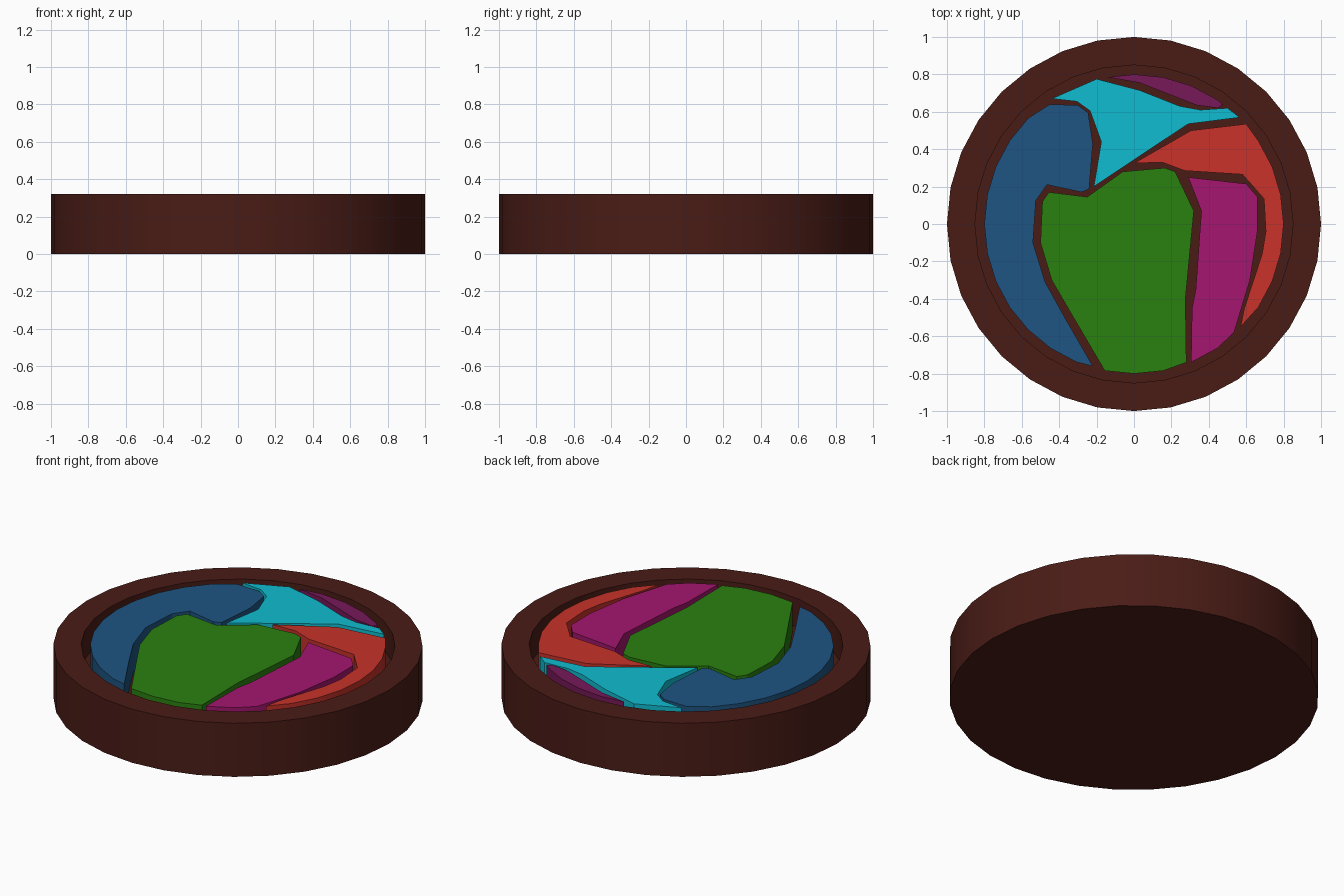
import bpy, bmesh, math
from math import radians, sin, cos

if "Cube" in bpy.data.objects:
    bpy.data.objects.remove(bpy.data.objects["Cube"])

SIDES = 32
TOP, FLOOR, R_IN = 0.32, 0.15, 0.8


def material(name, rgb):
    m = bpy.data.materials.new(name)
    lin = [((c / 255 + 0.055) / 1.055) ** 2.4 for c in rgb]
    m.diffuse_color = (*lin, 1)
    m.use_nodes = True
    m.node_tree.nodes["Principled BSDF"].inputs["Base Color"].default_value = m.diffuse_color
    return m


def finish(bm, name, mat, angle):
    bmesh.ops.recalc_face_normals(bm, faces=bm.faces[:])
    me = bpy.data.meshes.new(name)
    bm.to_mesh(me)
    bm.free()
    ob = bpy.data.objects.new(name, me)
    bpy.context.collection.objects.link(ob)
    me.materials.append(mat)
    bpy.ops.object.select_all(action='DESELECT')
    ob.select_set(True)
    bpy.context.view_layer.objects.active = ob
    bpy.ops.object.shade_smooth_by_angle(angle=radians(angle))
    return ob


def lathe(name, profile, mat):
    bm = bmesh.new()
    rings = []
    for r, z in profile:
        rings.append([bm.verts.new((r * cos(2 * math.pi * i / SIDES),
                                    r * sin(2 * math.pi * i / SIDES), z))
                      for i in range(SIDES)])
    for a, b in zip(rings, rings[1:]):
        for i in range(SIDES):
            j = (i + 1) % SIDES
            bm.faces.new((a[i], a[j], b[j], b[i]))
    bm.faces.new(rings[0])
    bm.faces.new(rings[-1])
    return finish(bm, name, mat, 40)


def arc(first, last):
    # points on the inlay circle, counted in 1/32 turns
    step = 1 if last >= first else -1
    return [(R_IN * cos(2 * math.pi * i / SIDES), R_IN * sin(2 * math.pi * i / SIDES))
            for i in range(first, last + step, step)]


def inlay(name, outline, rgb):
    bm = bmesh.new()
    face = bm.faces.new([bm.verts.new((x, y, FLOOR)) for x, y in outline])
    ext = bmesh.ops.extrude_face_region(bm, geom=[face], use_keep_orig=True)
    up = [g for g in ext['geom'] if isinstance(g, bmesh.types.BMVert)]
    bmesh.ops.translate(bm, verts=up, vec=(0, 0, TOP - FLOOR))
    return finish(bm, name, material(name + "_colour", rgb), 30)


# Round tray with raised rim and recessed floor
lathe("round_tray",
      [(1, 0), (1, FLOOR), (1, TOP), (0.85, TOP), (0.85, FLOOR)],
      material("dark_brown", (74, 28, 22)))

# Coloured inlay pieces separated by narrow channels
inlay("blue_inlay",
      [(-.45, .64), (-.30, .635), (-.245, .595), (-.22, .43), (-.24, .187),
       (-.28, .17), (-.465, .21), (-.525, .125), (-.54, -.1), (-.475, -.31),
       (-.37, -.5), (-.22, -.76)] + arc(22, 12), (30, 85, 130))

inlay("green_inlay",
      [(-.455, .17), (-.25, .145), (-.06, .28), (.165, .3), (.22, .28),
       (.32, .07), (.275, -.4), (.28, -.74)] + arc(25, 23)
      + [(-.35, -.455), (-.44, -.3), (-.5, -.1), (-.49, .12)], (42, 128, 16))

inlay("magenta_inlay",
      [(.29, .25), (.6, .215), (.66, .145), (.66, -.04), (.62, -.3),
       (.535, -.58)] + arc(27, 27)
      + [(.305, -.74), (.31, -.45), (.33, -.35), (.36, .07)], (163, 22, 110))

inlay("red_inlay",
      [(0, .325), (.305, .5), (.6, .535)] + arc(3, -3)
      + [(.57, -.55), (.59, -.45), (.685, -.16), (.705, -.04), (.695, .135),
         (.58, .265), (.27, .285), (.15, .33)], (200, 50, 42))

inlay("cyan_inlay",
      [(-.44, .67), (-.2, .775), (.03, .715), (.245, .63), (.355, .61),
       (.5, .62), (.565, .57), (.29, .535), (.085, .4), (-.215, .2),
       (-.175, .44), (-.235, .605), (-.305, .655)], (16, 188, 208))

inlay("purple_inlay",
      [(-.14, .785)] + arc(8, 5)
      + [(.475, .64), (.45, .62), (.335, .635), (.03, .755)], (118, 24, 88))
